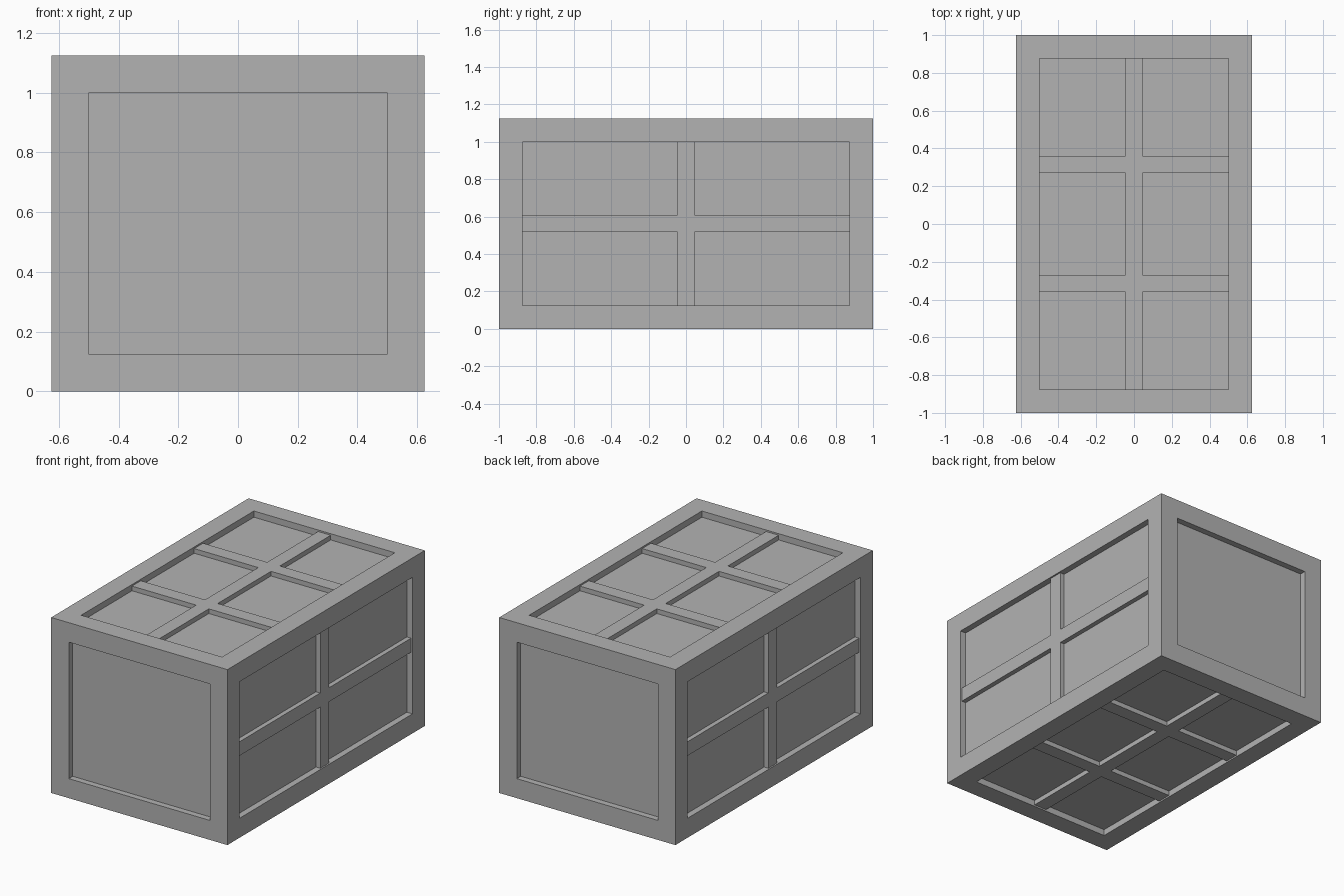
import bpy
import bmesh
from mathutils import Matrix, Vector

old = bpy.data.objects.get("Cube")
if old:
    bpy.data.objects.remove(old, do_unlink=True)

W, L, H = 1.25, 2.0, 1.125      # overall size
B = 0.125                       # frame beam thickness
RECESS = 0.04                   # panel depth below the frame
STEP = 0.01                     # slat depth below the frame
SLAT = 0.09                     # slat width
MID = H / 2

grey = bpy.data.materials.new("plain_grey")
grey.use_nodes = True
colour = (0.45, 0.45, 0.45, 1)
grey.diffuse_color = colour
grey.node_tree.nodes["Principled BSDF"].inputs["Base Color"].default_value = colour


def boxes(name, items):
    """One object made of (centre, size) boxes."""
    bm = bmesh.new()
    for centre, size in items:
        matrix = Matrix.Translation(centre) @ Matrix.Diagonal(Vector(size).to_4d())
        bmesh.ops.create_cube(bm, size=1, matrix=matrix)
    mesh = bpy.data.meshes.new(name)
    bm.to_mesh(mesh)
    bm.free()
    mesh.materials.append(grey)
    obj = bpy.data.objects.new(name, mesh)
    bpy.context.collection.objects.link(obj)
    return obj


# Recessed panels: the faces of one inner body
boxes("panel_body", [((0, 0, MID), (W - 2 * RECESS, L - 2 * RECESS, H - 2 * RECESS))])

# Frame: long rails, with posts and end rails fitted between them
signs = (-1, 1)
ex, ey, ez = (W - B) / 2, (L - B) / 2, (H - B) / 2
boxes("long_rails", [((a * ex, 0, MID + b * ez), (B, L, B)) for a in signs for b in signs])
boxes("corner_posts", [((a * ex, b * ey, MID), (B, B, H - 2 * B)) for a in signs for b in signs])
boxes("end_rails", [((0, a * ey, MID + b * ez), (W - 2 * B, B, B)) for a in signs for b in signs])

# Slats: one lengthwise and two crosswise on the top and the bottom
inner_x, inner_y, inner_z = W - 2 * B, L - 2 * B, H - 2 * B
for name, s in (("top_slats", 1), ("bottom_slats", -1)):
    z = MID + s * (MID - STEP - RECESS / 2)
    items = [((0, 0, z), (SLAT, inner_y, RECESS))]
    items += [((0, y, z), (inner_x, SLAT, RECESS)) for y in (-0.315, 0.315)]
    boxes(name, items)

# Slats: a plain cross on each long side
for name, s in (("left_slats", 1), ("right_slats", -1)):
    x = s * (W / 2 - STEP - RECESS / 2)
    boxes(name, [((x, 0, MID), (RECESS, inner_y, SLAT)),
                 ((x, 0, MID), (RECESS, SLAT, inner_z))])
